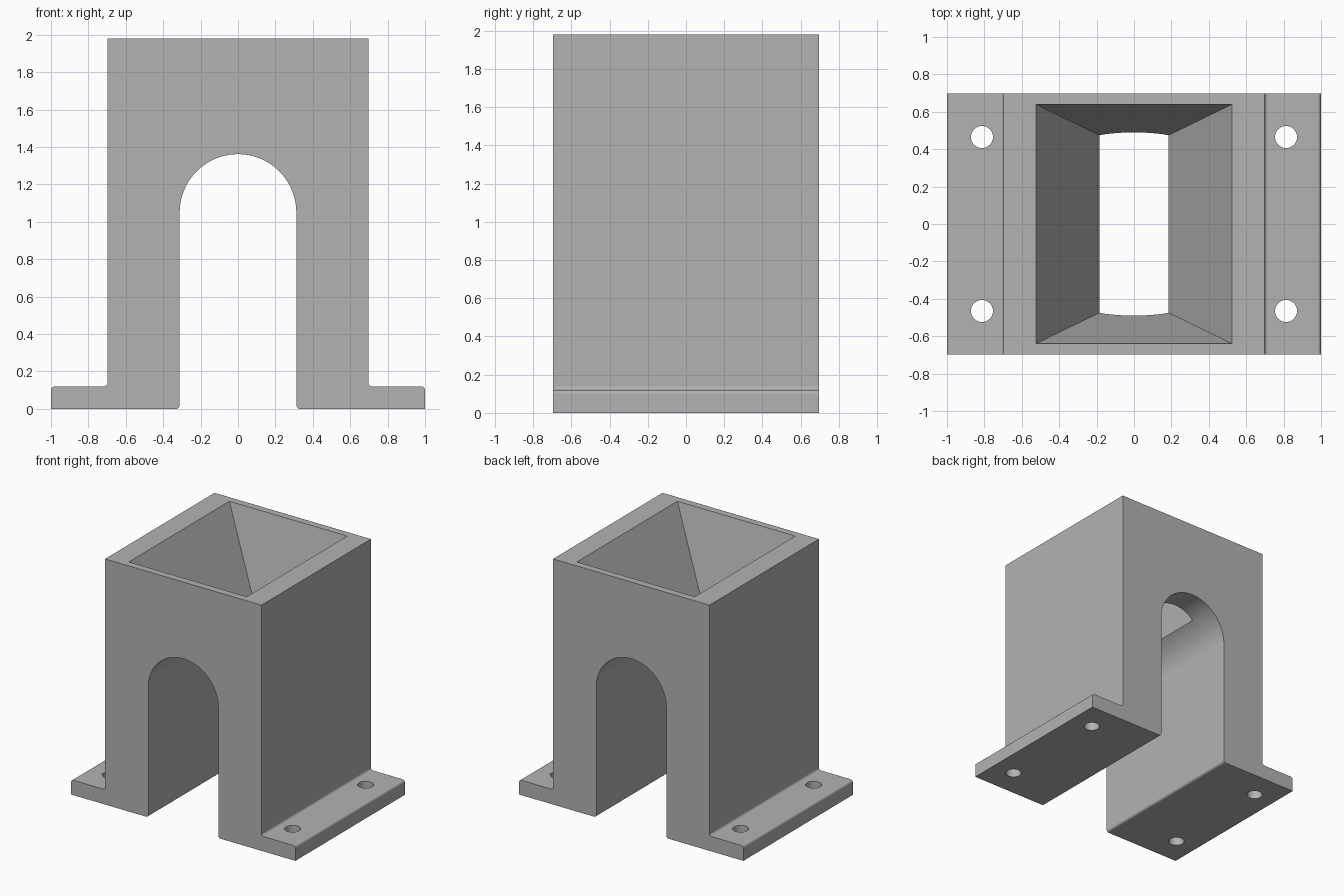
import bpy, bmesh, math
from mathutils import Vector

cube = bpy.data.objects.get("Cube")
if cube:
    bpy.data.objects.remove(cube, do_unlink=True)

HALF_W, HALF_D, HEIGHT = 0.697, 0.697, 1.98   # tower
FOOT, FILLET = 0.12, 0.02                     # flange thickness, edge radius
ARCH_R, SPRING = 0.312, 1.05                  # arch radius and spring line

grey = bpy.data.materials.new("light grey")
grey.use_nodes = True
colour = (0.45, 0.45, 0.45, 1)
grey.diffuse_color = colour
grey.node_tree.nodes["Principled BSDF"].inputs["Base Color"].default_value = colour


def make_object(name, bm):
    bmesh.ops.recalc_face_normals(bm, faces=bm.faces)
    mesh = bpy.data.meshes.new(name)
    bm.to_mesh(mesh)
    bm.free()
    mesh.materials.append(grey)
    obj = bpy.data.objects.new(name, mesh)
    bpy.context.collection.objects.link(obj)
    return obj


def rounded(prev, corner, nxt, radius=FILLET, steps=5):
    """Arc points replacing a right-angled corner."""
    p, c, n = Vector(prev), Vector(corner), Vector(nxt)
    a, b = (p - c).normalized() * radius, (n - c).normalized() * radius
    centre = c + a + b
    angles = [math.pi / 2 * i / steps for i in range(steps + 1)]
    return [centre - b * math.cos(t) - a * math.sin(t) for t in angles]


# Right half of the front outline, from the arch spring to the tower top
path = [(ARCH_R, SPRING), (ARCH_R, 0), (1, 0), (1, FOOT),
        (HALF_W, FOOT), (HALF_W, HEIGHT)]
half = [Vector(path[0])]
for i in range(1, len(path) - 1):
    if path[i] == (1, 0):
        half.append(Vector(path[i]))
    else:
        half += rounded(path[i - 1], path[i], path[i + 1])
half.append(Vector(path[-1]))
arch = [Vector((ARCH_R * math.cos(t), SPRING + ARCH_R * math.sin(t)))
        for t in (math.pi * (1 - i / 40) for i in range(1, 40))]
outline = half + [Vector((-p.x, p.y)) for p in reversed(half)] + arch

# Tower, flanges and arch as one extrusion along y
bm = bmesh.new()
face = bm.faces.new([bm.verts.new((p.x, -HALF_D, p.y)) for p in outline])
grown = bmesh.ops.extrude_face_region(bm, geom=[face], use_keep_orig=True)
bmesh.ops.translate(bm, vec=(0, 2 * HALF_D, 0),
                    verts=[g for g in grown["geom"] if isinstance(g, bmesh.types.BMVert)])
body = make_object("hopper_stand", bm)

# Tapered funnel cutter, open into the arch
bm = bmesh.new()
rings = []
for z in (1.2, 2.08):
    x = 0.525 + 0.5 * (z - HEIGHT)
    y = 0.64 + 0.243 * (z - HEIGHT)
    rings.append([bm.verts.new((sx * x, sy * y, z))
                  for sx, sy in ((-1, -1), (1, -1), (1, 1), (-1, 1))])
low, high = rings
bm.faces.new(low)
bm.faces.new(high)
for i in range(4):
    j = (i + 1) % 4
    bm.faces.new((low[i], low[j], high[j], high[i]))
cutters = [make_object("funnel_cutter", bm)]

# Four bolt hole cutters
for sx in (-1, 1):
    for sy in (-1, 1):
        bm = bmesh.new()
        bmesh.ops.create_cone(bm, cap_ends=True, segments=32,
                              radius1=0.059, radius2=0.059, depth=0.5)
        bmesh.ops.translate(bm, verts=bm.verts, vec=(sx * 0.813, sy * 0.465, 0.05))
        cutters.append(make_object("bolt_hole_cutter", bm))

bpy.ops.object.select_all(action="DESELECT")
body.select_set(True)
bpy.context.view_layer.objects.active = body
for cutter in cutters:
    cut = body.modifiers.new(cutter.name, "BOOLEAN")
    cut.operation, cut.solver, cut.object = "DIFFERENCE", "EXACT", cutter
    bpy.ops.object.modifier_apply(modifier=cut.name)
    bpy.data.objects.remove(cutter, do_unlink=True)

# Smooth arch, fillets and holes, with crisp edges elsewhere
bpy.ops.object.shade_smooth_by_angle(angle=math.radians(25))
normals = body.modifiers.new("weighted_normals", "WEIGHTED_NORMAL")
normals.keep_sharp = True
